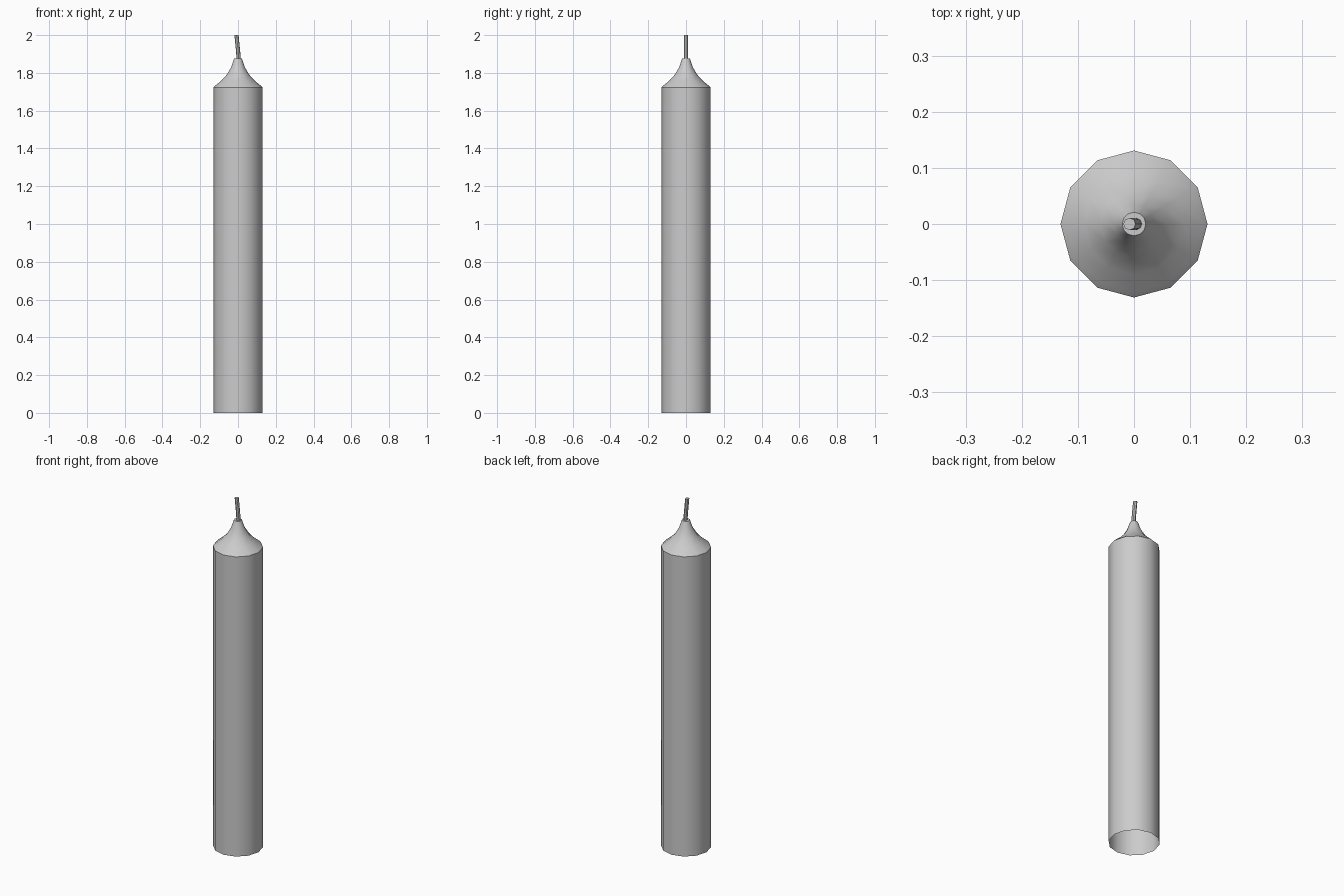
import bpy, bmesh
from math import cos, sin, tau, radians

if "Cube" in bpy.data.objects:
    bpy.data.objects.remove(bpy.data.objects["Cube"])


def loft(name, rings, sides, cap_top=False, cap_bottom=False):
    """Skin a stack of rings given as (centre_x, z, radius)."""
    bm = bmesh.new()
    loops = [[bm.verts.new((cx + r * cos(tau * i / sides), r * sin(tau * i / sides), z))
              for i in range(sides)] for cx, z, r in rings]
    for a, b in zip(loops, loops[1:]):
        for i in range(sides):
            j = (i + 1) % sides
            bm.faces.new((a[i], a[j], b[j], b[i]))
    if cap_top:
        bm.faces.new(loops[-1])
    if cap_bottom:
        bm.faces.new(loops[0][::-1])
    mesh = bpy.data.meshes.new(name)
    bm.to_mesh(mesh)
    bm.free()
    obj = bpy.data.objects.new(name, mesh)
    bpy.context.collection.objects.link(obj)
    bpy.ops.object.select_all(action='DESELECT')
    obj.select_set(True)
    bpy.context.view_layer.objects.active = obj
    bpy.ops.object.shade_smooth_by_angle(angle=radians(35))
    return obj


# Wax body: twelve-sided shaft, open underneath, with a concave tip
body_profile = [(0.131, 0), (0.131, 1.722), (0.121, 1.732), (0.09, 1.757),
                (0.06, 1.79), (0.036, 1.83), (0.021, 1.875)]
loft("candle_body", [(0, z, r) for r, z in body_profile], 12, cap_top=True)

# Wick: thin rod leaning slightly to the left
wick_path = [(0.004, 1.86), (0.001, 1.91), (-0.004, 1.96), (-0.008, 2.0)]
loft("wick", [(x, z, 0.011) for x, z in wick_path], 8, cap_top=True, cap_bottom=True)
